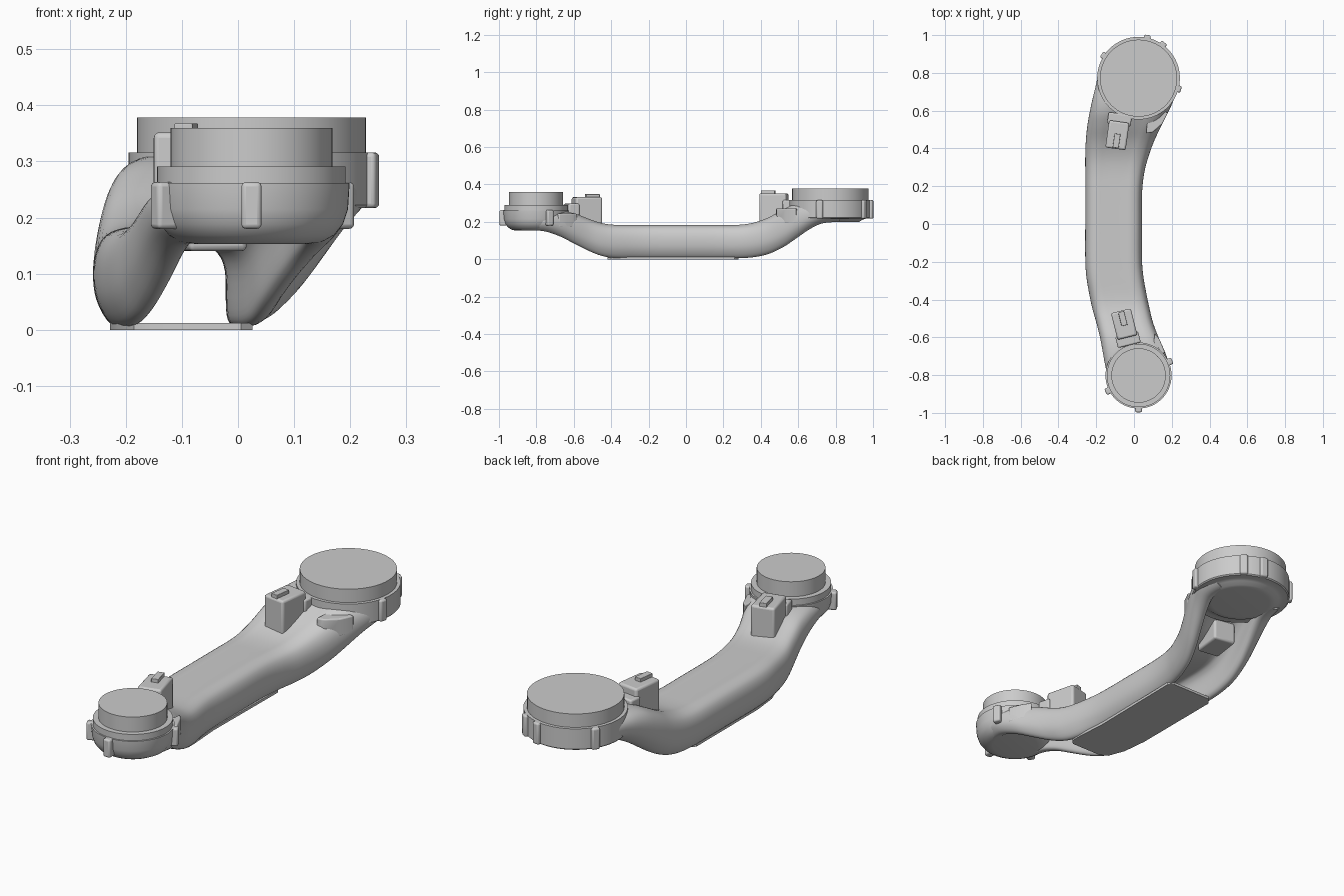
import bpy, bmesh, math
from mathutils import Vector, Matrix

if "Cube" in bpy.data.objects:
    bpy.data.objects.remove(bpy.data.objects["Cube"])


def finish(name, bm, angle=35, bevel=0):
    bmesh.ops.recalc_face_normals(bm, faces=bm.faces[:])
    me = bpy.data.meshes.new(name)
    bm.to_mesh(me)
    bm.free()
    ob = bpy.data.objects.new(name, me)
    bpy.context.collection.objects.link(ob)
    if bevel:
        mod = ob.modifiers.new("bevel", 'BEVEL')
        mod.width = bevel
        mod.segments = 3
        mod.limit_method = 'ANGLE'
    bpy.ops.object.select_all(action='DESELECT')
    ob.select_set(True)
    bpy.context.view_layer.objects.active = ob
    bpy.ops.object.shade_smooth_by_angle(angle=math.radians(angle))
    return ob


def spline(pts, n, closed=False):
    """Catmull-Rom through points of any dimension."""
    out, m = [], len(pts)
    get = (lambda i: pts[i % m]) if closed else (lambda i: pts[min(max(i, 0), m - 1)])
    for i in range(m if closed else m - 1):
        for k in range(n):
            t = k / n
            out.append([0.5 * (2 * b + (c - a) * t + (2 * a - 5 * b + 4 * c - d) * t * t
                               + (3 * b - a - 3 * c + d) * t ** 3)
                        for a, b, c, d in zip(get(i - 1), get(i), get(i + 1), get(i + 2))])
    if not closed:
        out.append(list(pts[-1]))
    return out


def loft(name, rings):
    bm = bmesh.new()
    loops = [[bm.verts.new(p) for p in r] for r in rings]
    n = len(loops[0])
    for a, b in zip(loops, loops[1:]):
        for i in range(n):
            bm.faces.new((a[i], a[(i + 1) % n], b[(i + 1) % n], b[i]))
    bm.faces.new(loops[0])
    bm.faces.new(loops[-1])
    return finish(name, bm)


def lathe(name, centre, profile, n=64):
    rings = [[(centre[0] + r * math.cos(2 * math.pi * i / n),
               centre[1] + r * math.sin(2 * math.pi * i / n), z) for i in range(n)]
             for r, z in profile]
    return loft(name, rings)


def box(name, centre, size, rot=0, bevel=0.008, taper=1):
    bm = bmesh.new()
    bmesh.ops.create_cube(bm, size=1)
    for v in bm.verts:
        k = taper if v.co.z < 0 else 1
        v.co = Vector((v.co.x * size[0] * k, v.co.y * size[1] * k, v.co.z * size[2]))
    bm.transform(Matrix.Translation(centre) @ Matrix.Rotation(math.radians(rot), 4, 'Z'))
    return finish(name, bm, bevel=bevel)


def prism(name, outline, z0, z1, bevel=0):
    bm = bmesh.new()
    f = bm.faces.new([bm.verts.new((x, y, z0)) for x, y in outline])
    ext = bmesh.ops.extrude_face_region(bm, geom=[f])
    for v in ext['geom']:
        if isinstance(v, bmesh.types.BMVert):
            v.co.z = z1
    return finish(name, bm, bevel=bevel)


# Arm: rounded channel section, open underneath (u across, v up)
half = [(0.35, 1), (0.62, 1), (0.85, 0.92), (0.97, 0.74), (1, 0.5), (0.96, 0.27),
        (0.84, 0.07), (0.72, 0.0), (0.62, 0.04), (0.58, 0.18), (0.57, 0.55),
        (0.48, 0.74), (0.3, 0.8)]
section = spline(half + [(-u, v) for u, v in reversed(half)], 3, closed=True)
# Stations: y, left x, right x, bottom z, top z
stations = [
    (-0.84, -0.13, 0.175, 0.155, 0.255), (-0.76, -0.150, 0.188, 0.15, 0.258),
    (-0.68, -0.165, 0.165, 0.125, 0.258), (-0.60, -0.18, 0.13, 0.085, 0.245),
    (-0.52, -0.20, 0.10, 0.045, 0.215), (-0.45, -0.22, 0.083, 0.018, 0.192),
    (-0.38, -0.235, 0.068, 0.007, 0.183), (-0.28, -0.252, 0.05, 0.006, 0.182),
    (-0.18, -0.258, 0.042, 0.006, 0.182), (0.0, -0.258, 0.042, 0.006, 0.182),
    (0.17, -0.258, 0.043, 0.006, 0.182), (0.28, -0.258, 0.056, 0.006, 0.183),
    (0.36, -0.258, 0.078, 0.011, 0.194), (0.44, -0.255, 0.107, 0.028, 0.222),
    (0.52, -0.247, 0.145, 0.065, 0.265), (0.59, -0.235, 0.180, 0.112, 0.298),
    (0.66, -0.220, 0.212, 0.160, 0.312), (0.73, -0.203, 0.235, 0.192, 0.314),
    (0.82, -0.185, 0.225, 0.200, 0.314)]
rings = [[((l + r) / 2 + u * (r - l) / 2, y, b + v * (t - b)) for u, v in section]
         for y, l, r, b, t in spline(stations, 4)]
loft("curved_arm", rings)

# Plate closing the middle of the channel
prism("bottom_plate", [(-0.2, 0.28), (0, 0.28), (0.022, 0.26), (0.016, -0.2), (0.026, -0.35),
                       (0.026, -0.4), (0.005, -0.42), (-0.15, -0.42), (-0.185, -0.4),
                       (-0.215, -0.32), (-0.228, -0.2), (-0.228, 0.25)], 0, 0.012)

# Round cups with their inserted discs
big, small = (0.024, 0.772), (0.024, -0.802)
lathe("large_cup", big, [(0.13, 0.198), (0.155, 0.2), (0.172, 0.212), (0.19, 0.217),
                         (0.214, 0.217), (0.219, 0.222), (0.219, 0.316)])
lathe("large_disc", big, [(0.204, 0.3), (0.204, 0.378)])
lathe("small_cup", small, [(0.10, 0.153), (0.125, 0.156), (0.147, 0.168), (0.163, 0.188),
                           (0.172, 0.215), (0.175, 0.262)])
lathe("small_ring", small, [(0.168, 0.255), (0.168, 0.291)])
lathe("small_disc", small, [(0.144, 0.28), (0.144, 0.36)])

# Snap lugs around the cup rims
for label, c, rad, angles, z0, z1 in (
        ("large", big, 0.233, (-15, 54, 78, 147), 0.217, 0.316),
        ("small", small, 0.195, (-90, 24, 207), 0.18, 0.263)):
    for i, a in enumerate(angles):
        t = math.radians(a)
        r = rad - 0.03
        box(f"{label}_lug_{i + 1}",
            (c[0] + r * math.cos(t), c[1] + r * math.sin(t), (z0 + z1) / 2),
            (0.06, 0.036, z1 - z0), a, 0.008)

# Connector blocks with a raised key and a neck to the cup
for label, c, rot, top, side in (("large", (-0.088, 0.47), -8, 0.352, 1),
                                 ("small", (-0.052, -0.53), 14, 0.332, -1)):
    m = Matrix.Translation((c[0], c[1], 0)) @ Matrix.Rotation(math.radians(rot), 4, 'Z')
    box(label + "_connector", m @ Vector((0, 0, (top + 0.14) / 2)),
        (0.108, 0.145, top - 0.14), rot, 0.01)
    box(label + "_connector_key", m @ Vector((0, -0.03 * side, top + 0.002)),
        (0.032, 0.075, 0.028), rot, 0.002)
    box(label + "_connector_neck", m @ Vector((0, 0.085 * side, top - 0.07)),
        (0.125, 0.06, 0.07), rot, 0.008)

# Small sloping ledges beside the cups
prism("large_ledge", [(0.065, 0.48), (0.10, 0.485), (0.15, 0.53), (0.18, 0.59),
                      (0.13, 0.60), (0.07, 0.56)], 0.19, 0.272, 0.006)
prism("small_ledge", [(0.11, -0.58), (0.135, -0.61), (0.165, -0.68), (0.13, -0.70),
                      (0.10, -0.66)], 0.17, 0.245, 0.006)
